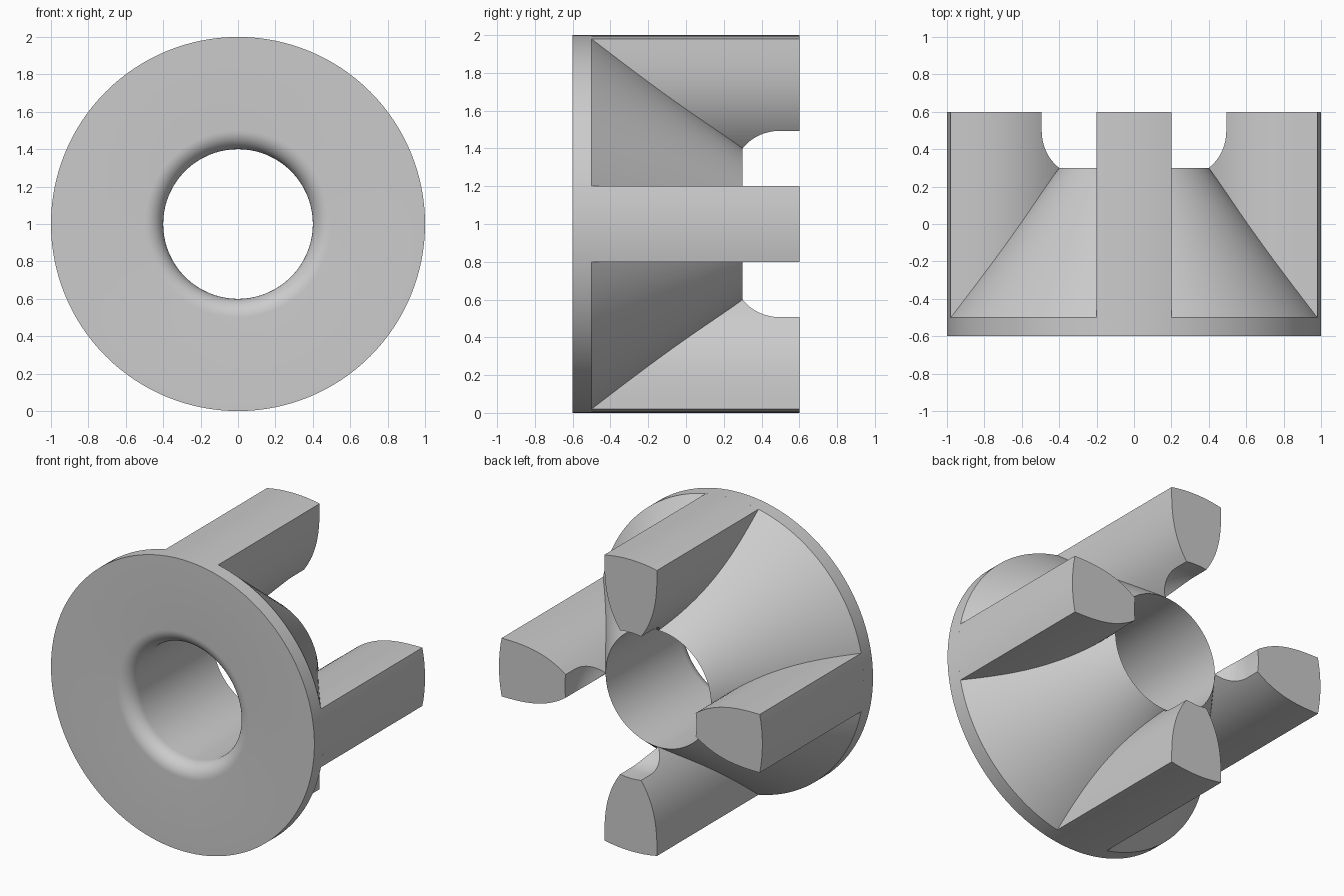
import bpy, bmesh
from math import sin, cos, pi, asin, acos

SEG = 128
CENTRE = 1.0        # height of the bore axis

if "Cube" in bpy.data.objects:
    bpy.data.objects.remove(bpy.data.objects["Cube"])

grey = bpy.data.materials.new("light grey")
grey.use_nodes = True
grey.diffuse_color = (0.6, 0.6, 0.6, 1)
grey.node_tree.nodes["Principled BSDF"].inputs["Base Color"].default_value = (0.6, 0.6, 0.6, 1)


def finish(bm, name):
    bmesh.ops.recalc_face_normals(bm, faces=bm.faces)
    mesh = bpy.data.meshes.new(name)
    bm.to_mesh(mesh)
    bm.free()
    mesh.materials.append(grey)
    obj = bpy.data.objects.new(name, mesh)
    bpy.context.collection.objects.link(obj)
    return obj


def lathe(name, profile, closed):
    """Turn (radius, y) points round the bore axis."""
    bm = bmesh.new()
    rings = []
    for r, y in profile:
        angles = [2 * pi * i / SEG for i in range(SEG)]
        rings.append([bm.verts.new((r * sin(a), y, CENTRE + r * cos(a))) for a in angles])
    pairs = list(zip(rings, rings[1:]))
    if closed:
        pairs.append((rings[-1], rings[0]))
    else:
        bm.faces.new(rings[0])
        bm.faces.new(rings[-1])
    for low, high in pairs:
        for i in range(SEG):
            j = (i + 1) % SEG
            bm.faces.new((low[i], low[j], high[j], high[i]))
    return finish(bm, name)


def smooth(obj):
    bpy.ops.object.select_all(action='DESELECT')
    obj.select_set(True)
    bpy.context.view_layer.objects.active = obj
    bpy.ops.object.shade_smooth_by_angle(angle=pi / 6)


# Flanged hub: disc, cone and bore with a rounded front lip
lip = [(0.5 - 0.1 * sin(t), -0.5 - 0.1 * cos(t)) for t in [pi / 2 * i / 10 for i in range(11)]]
hub = lathe("flanged_hub", [(1, -0.5), (1, -0.6)] + lip + [(0.4, 0.3)], True)
smooth(hub)

# Cutter for the bore and the flare on the arm undersides
start = acos(0.8)
flare = []
for i in range(13):
    t = start + (pi / 2 - start) * i / 12
    flare.append((0.25 + 0.25 * sin(t), 0.5 - 0.25 * cos(t)))
cutter = lathe("bore_cutter", [(0.402, -1), (0.402, 0.295)] + flare + [(0.5, 1)], False)
cutter.hide_render = True
cutter.hide_viewport = True


def half_width(r):
    return max(0.004, 0.2 * (1 - ((1 - r) / 0.6) ** 3))


# Arm cross-section: curved flanks narrowing towards the bore, round outer edge
outer = asin(0.2)
flank = [(half_width(r), r) for r in [0.38 + 0.56 * i / 24 for i in range(25)]]
arc = [(sin(a), cos(a)) for a in [outer * (1 - i / 4) for i in range(9)]]
section = flank + arc + [(-x, z) for x, z in reversed(flank)]


def make_arm(name, turn):
    bm = bmesh.new()
    ends = []
    for y in (-0.5, 0.6):
        ends.append([bm.verts.new((x * cos(turn) + z * sin(turn), y,
                                   CENTRE + z * cos(turn) - x * sin(turn))) for x, z in section])
    n = len(section)
    for i in range(n):
        j = (i + 1) % n
        bm.faces.new((ends[0][i], ends[0][j], ends[1][j], ends[1][i]))
    for end in ends:
        bm.faces.new(end)
    arm = finish(bm, name)
    cut = arm.modifiers.new("bore", 'BOOLEAN')
    cut.operation = 'DIFFERENCE'
    cut.solver = 'EXACT'
    cut.object = cutter
    bpy.context.view_layer.objects.active = arm
    arm.select_set(True)
    bpy.ops.object.modifier_apply(modifier=cut.name)
    smooth(arm)


# Four arms round the hub
for k, side in enumerate(("top", "left", "bottom", "right")):
    make_arm(side + "_arm", k * pi / 2)

bpy.data.objects.remove(cutter)
